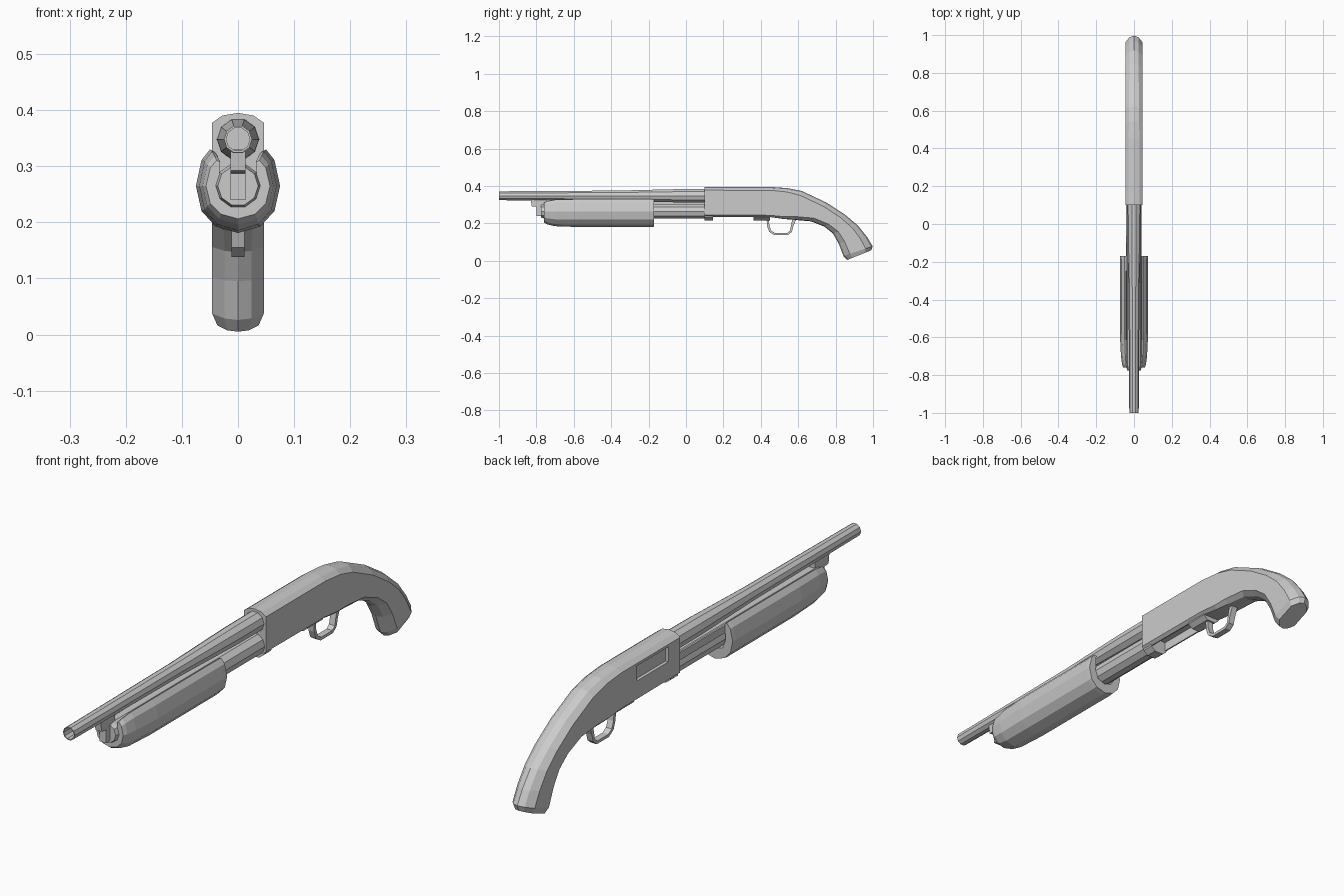
import bpy, bmesh, math

if "Cube" in bpy.data.objects:
    bpy.data.objects.remove(bpy.data.objects["Cube"])


def loft(name, rings):
    """Skin a list of equal-length closed rings and cap both ends."""
    bm = bmesh.new()
    vr = [[bm.verts.new(p) for p in ring] for ring in rings]
    n = len(rings[0])
    for a, b in zip(vr, vr[1:]):
        for i in range(n):
            j = (i + 1) % n
            bm.faces.new((a[i], a[j], b[j], b[i]))
    bm.faces.new(vr[0])
    bm.faces.new(vr[-1])
    bmesh.ops.recalc_face_normals(bm, faces=bm.faces)
    me = bpy.data.meshes.new(name)
    bm.to_mesh(me)
    bm.free()
    ob = bpy.data.objects.new(name, me)
    bpy.context.collection.objects.link(ob)
    return ob


def lathe(name, profile, zc, sides):
    """Turned part along y from (y, radius) pairs."""
    ang = [2 * math.pi * (i + 0.5) / sides for i in range(sides)]
    return loft(name, [[(r * math.sin(a), y, zc + r * math.cos(a)) for a in ang]
                       for y, r in profile])


def box(name, x0, x1, y0, y1, z0, z1):
    return loft(name, [[(x0, y, z0), (x1, y, z0), (x1, y, z1), (x0, y, z1)]
                       for y in (y0, y1)])


def mirrored(half):
    """Close a half outline whose first and last points may lie on x = 0."""
    return half + [(-x, z) for x, z in reversed(half) if x > 1e-6]


def cut(ob, cutter):
    cutter.hide_render = True
    cutter.hide_set(True)
    m = ob.modifiers.new("cut", 'BOOLEAN')
    m.operation = 'DIFFERENCE'
    m.solver = 'EXACT'
    m.object = cutter


# Receiver flowing into the curved pistol grip: top point, bottom point,
# corner rounding (0 receiver, 1 grip), width factor
stations = [
    (.10, .395, .10, .236, 0, 1), (.45, .395, .45, .234, 0, 1),
    (.54, .389, .52, .224, .1, 1), (.62, .373, .58, .219, .35, 1),
    (.75, .312, .67, .211, .7, 1), (.85, .247, .74, .183, .9, 1),
    (.92, .188, .785, .147, 1, 1), (.968, .128, .815, .095, 1, 1),
    (.998, .078, .842, .026, 1, 1), (.990, .056, .862, .005, 1, .8),
]
rings = []
for ty, tz, by, bz, k, w in stations:
    half = [(0, 1), (.028 - .004 * k, .97 - .03 * k), (.046, .89 - .13 * k),
            (.046, .06 + .16 * k), (.034 - .01 * k, .05 * k), (0, 0)]
    rings.append([(x * w, by + (ty - by) * t, bz + (tz - bz) * t)
                  for x, t in mirrored(half)])
body = loft("receiver_and_grip", rings)
cut(body, box("ejection_port_cutter", -.06, -.034, .17, .355, .312, .368))
cut(body, box("loading_port_cutter", -.03, .03, .145, .36, .20, .27))

# Rounded belly collars before and after the loading port
for name, y0, y1 in (("front_collar", .10, .145), ("rear_belly_plate", .36, .45)):
    sec = mirrored([(.040, .25), (.036, .232), (.018, .217)])
    loft(name, [[(x, y, z) for x, z in sec] for y in (y0, y1)])

# Hollow tapered barrel
lathe("barrel", [(.11, .038), (-.05, .037), (-.37, .029), (-1, .025),
                 (-1, .021), (-.6, .021)], .348, 10)

# Magazine tube with end cap
lathe("magazine_tube", [(.11, .041), (-.755, .041), (-.775, .036)], .265, 10)
box("tube_end_nub", -.013, .013, -.80, -.76, .24, .287)

# Barrel hanger
loft("barrel_hanger", [[(x, -.83, .33), (x, -.825, .292), (x, -.795, .288),
                        (x, -.785, .27), (x, -.745, .27), (x, -.745, .33)]
                       for x in (-.013, .013)])

# Slide bar between fore-end and receiver
box("action_bar", -.043, -.036, -.25, .11, .29, .319)

# U-shaped pump fore-end
outer = [(.050, .330), (.065, .311), (.075, .265), (.065, .220), (.040, .193), (0, .181)]
inner = [(.042, .326), (.045, .265), (.033, .231), (0, .219)]
right = outer + inner[::-1]
left_outer = [(-x, z) for x, z in reversed(outer) if x]
left_inner = [(-x, z) for x, z in inner if x]
# Walk: right outer down, left outer up, left inner down, right inner up
section = outer + left_outer + left_inner + inner[::-1]
rings = []
for y, sx, sz in ((-.76, .76, .70), (-.745, .84, .82), (-.70, .92, .95),
                  (-.58, 1, 1), (-.19, 1, 1), (-.17, .99, .98)):
    rings.append([(x * sx, y, .265 + (z - .265) * sz) for x, z in section])
loft("pump_fore_end", rings)

# Trigger guard bow: outer and inner points along the loop
bow = [(.430, .23, .442, .23), (.434, .185, .446, .187), (.445, .155, .456, .161),
       (.472, .138, .476, .149), (.545, .138, .541, .149), (.566, .155, .556, .161),
       (.574, .185, .561, .187), (.590, .225, .570, .228)]
loft("trigger_guard", [[(-.012, oy, oz), (.012, oy, oz), (.012, iy, iz), (-.012, iy, iz)]
                       for oy, oz, iy, iz in bow])
